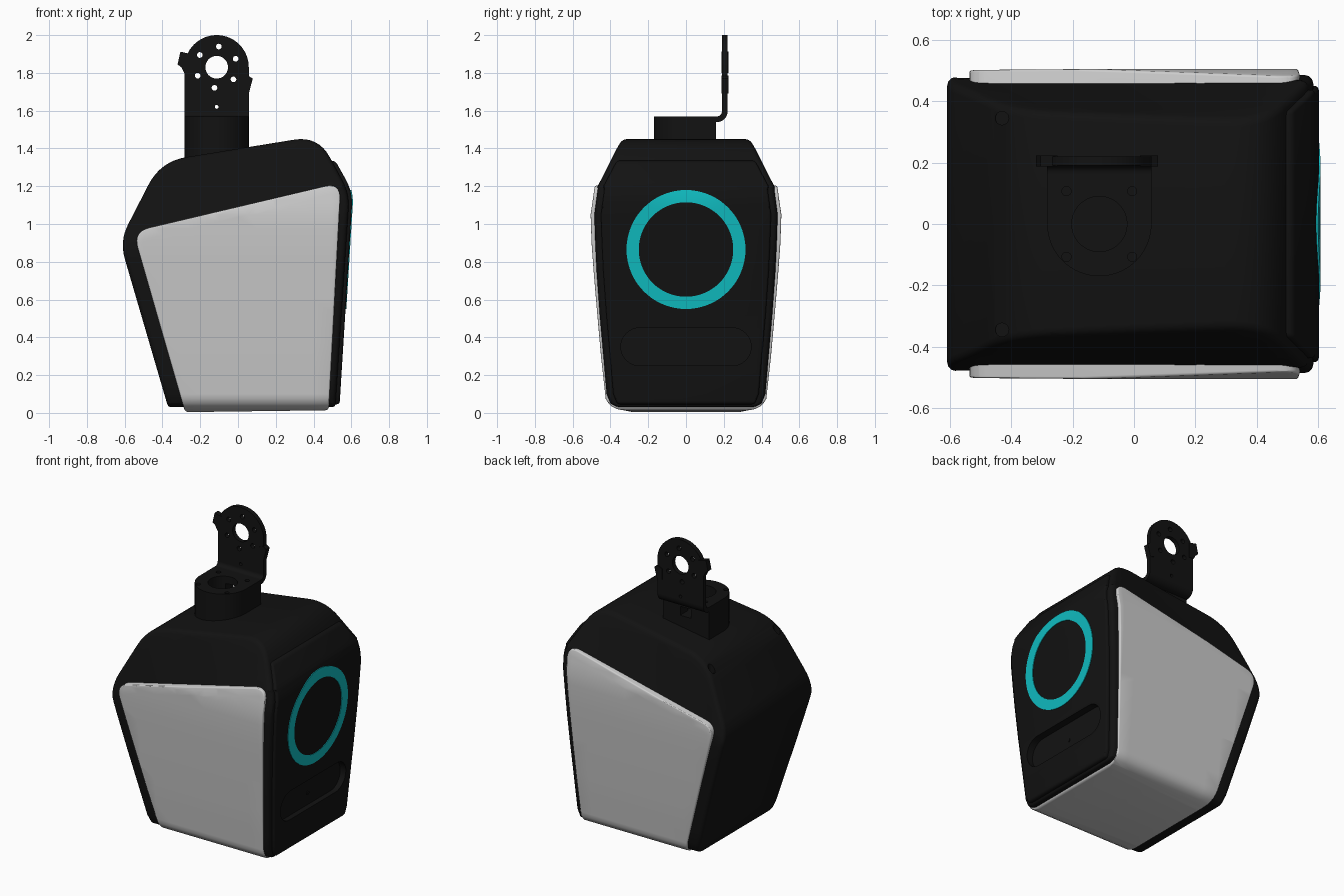
import bpy, bmesh, math
from mathutils import Vector

if "Cube" in bpy.data.objects:
    bpy.data.objects.remove(bpy.data.objects["Cube"])


def material(name, rgb):
    m = bpy.data.materials.new(name)
    m.diffuse_color = (*rgb, 1)
    m.use_nodes = True
    m.node_tree.nodes["Principled BSDF"].inputs["Base Color"].default_value = m.diffuse_color
    return m


BLACK = material("black_plastic", (0.006, 0.006, 0.006))
CYAN = material("cyan_light", (0.005, 0.5, 0.53))


def finish(name, bm, mat):
    bmesh.ops.recalc_face_normals(bm, faces=bm.faces)
    me = bpy.data.meshes.new(name)
    bm.to_mesh(me)
    bm.free()
    ob = bpy.data.objects.new(name, me)
    bpy.context.collection.objects.link(ob)
    if mat:
        me.materials.append(mat)
    return ob


def smooth(ob):
    bpy.ops.object.select_all(action='DESELECT')
    ob.select_set(True)
    bpy.context.view_layer.objects.active = ob
    bpy.ops.object.shade_smooth_by_angle(angle=math.radians(30))


def loft(bm, rings):
    vs = [[bm.verts.new(p) for p in r] for r in rings]
    n = len(vs[0])
    for a, b in zip(vs, vs[1:]):
        for i in range(n):
            j = (i + 1) % n
            bm.faces.new((a[i], a[j], b[j], b[i]))
    bm.faces.new(vs[0])
    bm.faces.new(vs[-1])


def arc(cx, cy, r, a0=0, a1=360, n=48):
    full = a1 - a0 == 360
    return [(cx + r * math.cos(math.radians(a0 + (a1 - a0) * i / n)),
             cy + r * math.sin(math.radians(a0 + (a1 - a0) * i / n)))
            for i in range(n if full else n + 1)]


def prism(name, pts, axis, lo, hi, mat=BLACK):
    place = {'x': lambda u, v, h: (h, u, v), 'y': lambda u, v, h: (u, h, v),
             'z': lambda u, v, h: (u, v, h)}[axis]
    bm = bmesh.new()
    loft(bm, [[place(u, v, h) for u, v in pts] for h in (lo, hi)])
    return finish(name, bm, mat)


def cut(obs, cutters):
    for ob in obs:
        for c in cutters:
            m = ob.modifiers.new("cut", 'BOOLEAN')
            m.operation, m.object, m.solver = 'DIFFERENCE', c, 'EXACT'
            bpy.context.view_layer.objects.active = ob
            bpy.ops.object.modifier_apply(modifier=m.name)
    for c in cutters:
        bpy.data.objects.remove(c)


def rounded(corners, n=8):
    """Polygon from (x, z, rounding length) corners."""
    out = []
    for i, (x, z, t) in enumerate(corners):
        p = Vector((x, z))
        a = Vector(corners[i - 1][:2]) - p
        b = Vector(corners[(i + 1) % len(corners)][:2]) - p
        a, b = p + a.normalized() * t, p + b.normalized() * t
        for k in range(n + 1):
            s = k / n
            out.append(a * (1 - s) ** 2 + p * 2 * s * (1 - s) + b * s * s)
    return out


def inset(pts, d):
    out = []
    for i, p in enumerate(pts):
        e = (p - pts[i - 1]).normalized()
        f = (pts[(i + 1) % len(pts)] - p).normalized()
        n1, n2 = Vector((-e.y, e.x)), Vector((-f.y, f.x))
        n = (n1 + n2).normalized()
        out.append(p + n * d / n.dot(n1))
    return out


def interp(table, z):
    if z <= table[0][0]:
        return table[0][1]
    for (z0, w0), (z1, w1) in zip(table, table[1:]):
        if z <= z1:
            return w0 + (w1 - w0) * (z - z0) / (z1 - z0)
    return table[-1][1]


def slab(name, corners, width, narrow, bevel, mat):
    """Side outline extruded across, its sides following width(x, z)."""
    pts = rounded(corners)
    rings = []
    for s, ks in ((-1, range(4)), (1, range(3, -1, -1))):
        for k in ks:
            a = k / 3 * math.pi / 2
            y = s * (1 - narrow - bevel * (1 - math.cos(a)))
            rings.append([(p.x, y, p.y) for p in inset(pts, bevel * (1 - math.sin(a)))])
    bm = bmesh.new()
    loft(bm, rings)
    planes = [((0, 0, z), (0, 0, 1)) for z in
              [.01, .02, .035, .05, .075, .1, .2] + [.3 + .075 * i for i in range(15)]]
    planes += [((x / 10, 0, 0), (1, 0, 0)) for x in range(-5, 6)]
    planes += [((.47, 0, z), (-.24, 0, 1)) for z in (1.2, 1.15)]
    for co, no in planes:
        bmesh.ops.bisect_plane(bm, geom=bm.verts[:] + bm.edges[:] + bm.faces[:],
                               plane_co=co, plane_no=no, dist=1e-5)
    for v in bm.verts:
        v.co.y = math.copysign(width(v.co.x, v.co.z) - (1 - abs(v.co.y)), v.co.y)
    return finish(name, bm, mat)


BODY_W = [(.02, .36), (.05, .40), (.1, .42), (.3, .437), (.525, .457),
          (.75, .473), (.9, .48), (1.05, .485), (1.2, .465)]
SHELL_W = [(0, .27), (.01, .31), (.02, .365), (.035, .395), (.05, .41), (.075, .425),
           (.3, .45), (.525, .47), (.75, .489), (.9, .5), (1.05, .505), (1.2, .483)]


def body_width(x, z):
    start = 1.2 - .24 * (.47 - x)
    return min(interp(BODY_W, z) if z < 1.2 else 1,
               .46 - (.35 + .22 * x) * (z - start))


# Main housing, light side shell wrapping underneath, and raised face plate
housing = slab("housing", [(-.37, .03, .02), (.515, .03, .02), (.59, 1.16, .08),
                           (.425, 1.467, .13), (-.41, 1.332, .14), (-.627, .91, .1)],
               body_width, 0, .025, BLACK)
shell = slab("side_shell", [(-.28, .004, .02), (.48, .014, .02), (.545, 1.22, .09),
                            (-.556, .96, .09)],
             lambda x, z: interp(SHELL_W, z), 0, .008, None)
plate = slab("face_plate", [(.4, .045, .01), (.538, .045, .02), (.608, 1.17, .08),
                            (.515, 1.335, .02), (.4, 1.335, .01)],
             body_width, .035, .012, BLACK)

# Handle recess in the face, with a small sensor, and screw recesses on top
stadium = arc(.245, .35, .1, -90, 90, 16) + arc(-.245, .35, .1, 90, 270, 16)
cut([housing, plate], [prism("recess_cutter", stadium, 'x', .515, .8)])
sensor = prism("sensor", arc(0, .33, .012, n=16), 'x', .5, .52)
cut([housing], [prism("screw_cutter", arc(-.43, s * .345, .022, n=20), 'z', 1.23, 1.5)
                for s in (-1, 1)])

# Light ring lying on the face plate
bm = bmesh.new()
loops = []
for r, lift in ((.25, -.02), (.25, .004), (.2825, .004), (.315, .004), (.315, -.02)):
    loops.append([bm.verts.new((.538 + .07 * (z - .045) / 1.125
                                - 2 * max(0, z - 1.1) ** 2 + lift, y, z))
                  for y, z in arc(0, .865, r, n=72)])
for a, b in zip(loops, loops[1:] + loops[:1]):
    for i in range(72):
        j = (i + 1) % 72
        bm.faces.new((a[i], a[j], b[j], b[i]))
ring = finish("light_ring", bm, CYAN)

# Hollow riser under the mount, with a cable slot at the back
CX = -.113
dee = arc(CX, 0, .17, 180, 360, 32)
riser = prism("riser", dee + [(CX + .17, .16), (CX - .17, .16)], 'z', 1.3, 1.54)
foot = prism("bracket_foot", dee + [(CX + .17, .165), (CX - .17, .165)], 'z', 1.54, 1.57)
cut([riser, foot], [prism("bore_cutter", arc(CX, 0, .09), 'z', 1.46, 1.7)])
cut([riser], [prism("slot_cutter", [(-.15, 1.46), (-.07, 1.46), (-.07, 1.52), (-.15, 1.52)],
                    'y', .05, .3)])
cut([foot], [prism("foot_hole", arc(CX + sx * .107, sy * .107, .015, n=16), 'z', 1.5, 1.6)
             for sx in (-1, 1) for sy in (-1, 1)])

# Bracket bend and upright leg with its bolt circle
bend = prism("bracket_bend", arc(.165, 1.595, .055, -90, 0, 10)
             + arc(.165, 1.595, .025, 0, -90, 10), 'x', CX - .17, CX + .17)
leg = prism("bracket_leg", arc(CX, 1.83, .17, 0, 180, 40)
            + [(CX - .17, 1.595), (CX + .17, 1.595)], 'y', .19, .22)
holes = [(CX, 1.83, .06), (CX, 1.62, .01)]
for i in range(6):
    a = math.radians(84 + 60 * i)
    holes.append((CX + .11 * math.cos(a), 1.83 + .11 * math.sin(a), .015))
cut([leg], [prism("bolt_cutter", arc(x, z, r, n=32), 'y', .1, .3) for x, z, r in holes])

# Stop tabs on the edges of the leg
tabs = [prism("left_tab", [(-.25, 1.8), (-.25, 1.9), (-.305, 1.912), (-.32, 1.845),
                           (-.3, 1.83), (-.285, 1.8)], 'y', .188, .224),
        prism("right_tab", [(.02, 1.7), (.057, 1.69), (.078, 1.77), (.055, 1.785),
                            (.02, 1.77)], 'y', .188, .224)]

for ob in [housing, shell, plate, sensor, ring, riser, foot, bend, leg] + tabs:
    smooth(ob)
